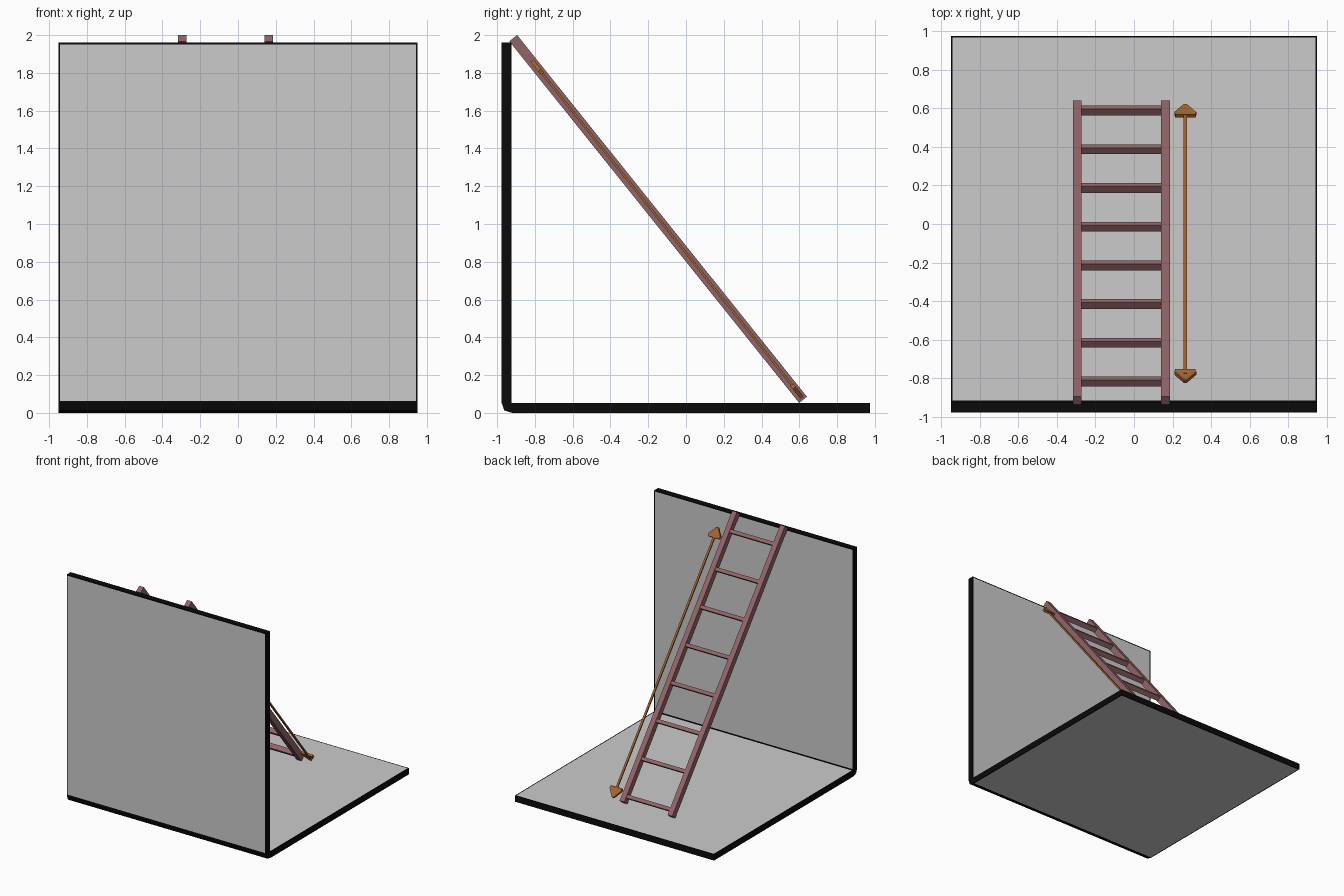
import bpy, bmesh
from mathutils import Vector, Matrix

if "Cube" in bpy.data.objects:
    bpy.data.objects.remove(bpy.data.objects["Cube"])


def material(name, rgb):
    m = bpy.data.materials.new(name)
    m.diffuse_color = (*rgb, 1)
    m.use_nodes = True
    m.node_tree.nodes["Principled BSDF"].inputs["Base Color"].default_value = m.diffuse_color
    return m


BLACK = material("black", (0.003, 0.003, 0.003))
GREY = material("grey", (0.8, 0.8, 0.8))
WOOD = material("wood", (0.29, 0.13, 0.14))
ORANGE = material("orange", (0.36, 0.13, 0.03))


def finish(name, bm, *mats):
    bmesh.ops.recalc_face_normals(bm, faces=bm.faces)
    me = bpy.data.meshes.new(name)
    bm.to_mesh(me)
    bm.free()
    for m in mats:
        me.materials.append(m)
    ob = bpy.data.objects.new(name, me)
    bpy.context.collection.objects.link(ob)
    return ob


def prism(points, offset):
    bm = bmesh.new()
    f = bm.faces.new([bm.verts.new(p) for p in points])
    r = bmesh.ops.extrude_face_region(bm, geom=[f])
    bmesh.ops.translate(bm, vec=offset, verts=[v for v in r["geom"] if isinstance(v, bmesh.types.BMVert)])
    bmesh.ops.recalc_face_normals(bm, faces=bm.faces)
    return bm


# Wall and floor: one L section, black rim around four grey panels
W, T = 0.95, 0.053
section = [(0.975, 0), (-0.92, 0), (-0.962, 0.013), (-0.977, 0.055),
           (-0.977, 1.96), (-0.977 + T, 1.96), (-0.977 + T, T), (0.975, T)]
bm = prism([(-W, y, z) for y, z in section], (2 * W, 0, 0))
panels = [f for f in bm.faces if len(f.verts) == 4 and f.calc_area() > 2]
bmesh.ops.inset_individual(bm, faces=panels, thickness=0.012)
for f in panels:
    f.material_index = 1
finish("wall_and_floor", bm, BLACK, GREY)

# Leaning frame: local x across, local y up the ladder, local z outward
top, foot = Vector((0, -0.915, 1.984)), Vector((0, 0.62, 0.069))
up = (top - foot).normalized()
out = Vector((1, 0, 0)).cross(up)
LENGTH = (top - foot).length
LEAN = Matrix.Translation(foot) @ Matrix(((1, 0, 0), up, out)).transposed().to_4x4()


def along(y):
    return (y - foot.y) / up.y


def box(name, center, size, mat):
    bm = bmesh.new()
    bmesh.ops.create_cube(bm, size=1, matrix=LEAN @ Matrix.Translation(center) @ Matrix.Diagonal((*size, 1)))
    return finish(name, bm, mat)


# Ladder rails and rungs
MID, HALF = -0.066, 0.229
for side, s in (("left", -1), ("right", 1)):
    box("rail_" + side, (MID + s * HALF, LENGTH / 2, 0), (0.045, LENGTH, 0.053), WOOD)
for i in range(8):
    y = 0.588 - i * 0.2007
    box(f"rung_{i + 1}", (MID, along(y), 0), (2 * HALF - 0.03, 0.029, 0.042), WOOD)

# Length arrow beside the ladder
AX = 0.266
lo, hi = along(0.612), along(-0.818)
box("arrow_shaft", (AX, (lo + hi) / 2, -0.003), (0.017, hi - lo - 0.12, 0.012), ORANGE)
for name, tip, d in (("lower", lo, 1), ("upper", hi, -1)):
    outline = [(-0.008, 0), (0.008, 0), (0.057, 0.066), (0.052, 0.088), (-0.052, 0.088), (-0.057, 0.066)]
    bm = prism([(AX + x, tip + d * y, -0.013) for x, y in outline], (0, 0, 0.02))
    # recessed centre inside a raised rim
    caps = [f for f in bm.faces if len(f.verts) == 6]
    bmesh.ops.inset_individual(bm, faces=caps, thickness=0.016, depth=-0.005)
    bm.transform(LEAN)
    finish("arrow_head_" + name, bm, ORANGE)
